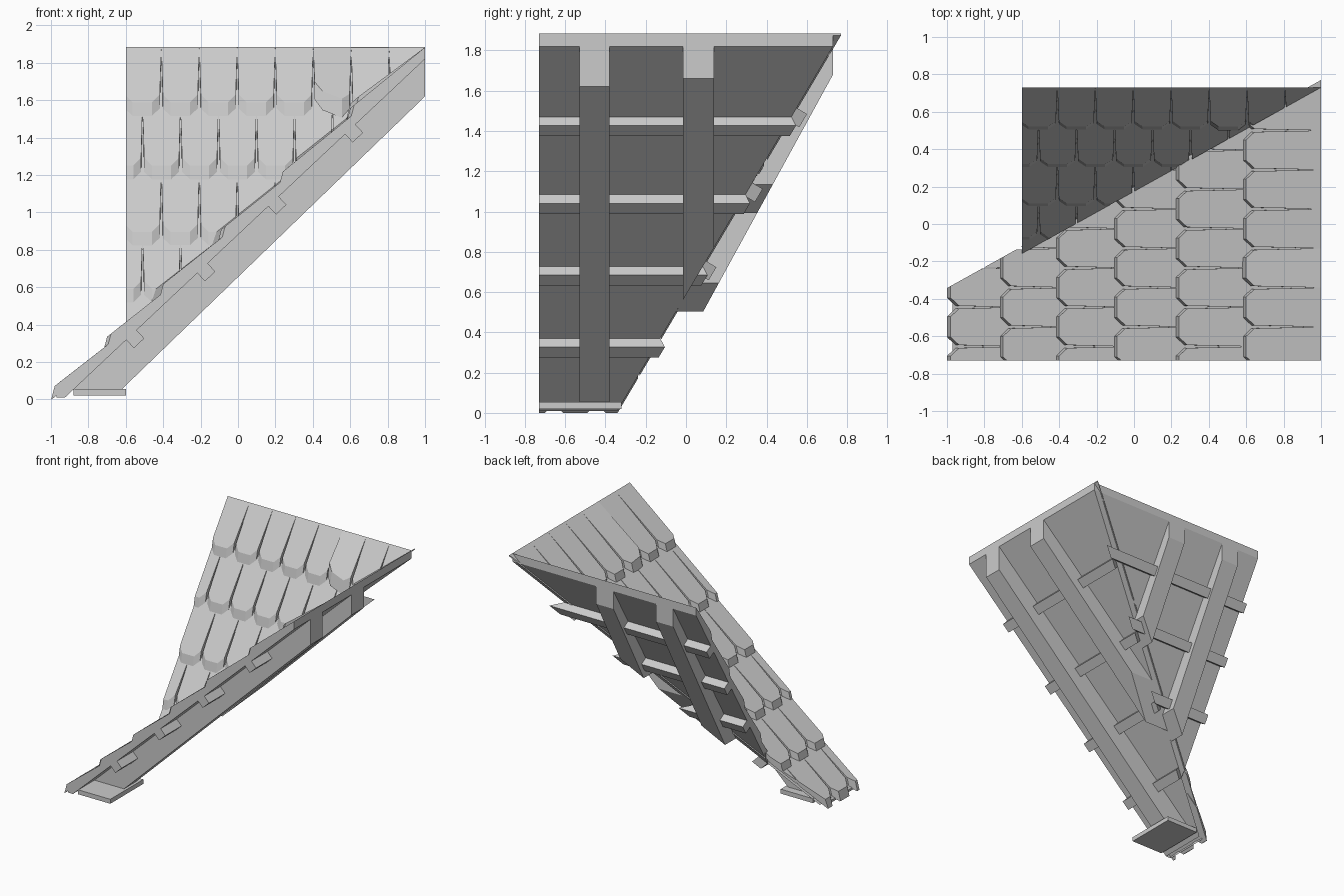
import bpy, bmesh
from math import sqrt
from mathutils import Vector

cube = bpy.data.objects.get("Cube")
if cube:
    bpy.data.objects.remove(cube)

grey = bpy.data.materials.new("plain_grey")
grey.use_nodes = True
COLOUR = (0.6, 0.6, 0.6, 1)
grey.diffuse_color = COLOUR
grey.node_tree.nodes["Principled BSDF"].inputs["Base Color"].default_value = COLOUR

SIDE, FRONT = 0.94, 1.69      # slopes of the two roof planes
TOP, BACK = 1.88, 0.73        # ridge height and back edge
BOARD = 0.06                  # vertical board thickness


def side_slope(u, r, h):
    return Vector((r, u, TOP + SIDE * (r - 1) + h))


def front_slope(u, r, h):
    return Vector((u, r, TOP + FRONT * (r - BACK) + h))


# Clipping planes: (point, normal), the normal side is kept
VALLEY = Vector((0.89, -1.6, 0))
CORNER = Vector((1, BACK, TOP))
before_valley = (CORNER, VALLEY)
before_valley_wide = (CORNER + Vector((0, 0.04, 0)), VALLEY)
behind_valley = (CORNER, -VALLEY)
above_side = (Vector((1, 0, TOP - BOARD)), Vector((-SIDE, 0, 1)))
above_front = (Vector((0, BACK, TOP - BOARD)), Vector((0, -FRONT, 1)))
front_edge = (Vector((0, -BACK, 0)), Vector((0, 1, 0)))
left_edge = (Vector((-0.6, 0, 0)), Vector((1, 0, 0)))


def floor(z):
    return (Vector((0, 0, z)), Vector((0, 0, 1)))


def prism(target, slope, points, clips=()):
    """Add a block with corners (u, low r, low h, high r, high h), cut by planes."""
    bm = bmesh.new()
    low = [bm.verts.new(slope(p[0], p[1], p[2])) for p in points]
    high = [bm.verts.new(slope(p[0], p[3], p[4])) for p in points]
    bm.faces.new(low[::-1])
    bm.faces.new(high)
    n = len(points)
    for i in range(n):
        j = (i + 1) % n
        bm.faces.new((low[i], low[j], high[j], high[i]))
    for co, no in clips:
        cut = bmesh.ops.bisect_plane(bm, geom=bm.verts[:] + bm.edges[:] + bm.faces[:],
                                     plane_co=co, plane_no=no, clear_inner=True)
        edges = [e for e in cut["geom_cut"] if isinstance(e, bmesh.types.BMEdge)
                 and e.is_boundary]
        if len(edges) > 2:
            bmesh.ops.edgeloop_fill(bm, edges=edges)
    bmesh.ops.recalc_face_normals(bm, faces=bm.faces[:])
    mesh = bpy.data.meshes.new("block")
    bm.to_mesh(mesh)
    bm.free()
    target.from_mesh(mesh)
    bpy.data.meshes.remove(mesh)


def finish(name, bm):
    mesh = bpy.data.meshes.new(name)
    bm.to_mesh(mesh)
    bm.free()
    mesh.materials.append(grey)
    bpy.context.collection.objects.link(bpy.data.objects.new(name, mesh))


def strip(name, slope, u0, u1, r0, r1, low0, low1, high, clips):
    """A board or beam running up the slope."""
    bm = bmesh.new()
    prism(bm, slope, [(u0, r0, low0, r0, high), (u1, r0, low0, r0, high),
                      (u1, r1, low1, r1, high), (u0, r1, low1, r1, high)], clips)
    finish(name, bm)


def batten(name, slope, pitch, u0, u1, r, clips):
    """A rectangular bar across the slope, square to its underside."""
    c = 1 / sqrt(1 + pitch * pitch)
    depth, half = 0.06, 0.038 * c
    shift, low = depth * pitch * c, -BOARD - depth / c
    bm = bmesh.new()
    prism(bm, slope, [(u, r + s * half + shift, low, r + s * half, -BOARD)
                      for u, s in ((u0, -1), (u1, -1), (u1, 1), (u0, 1))], clips)
    finish(name, bm)


def shingles(name, slope, rows, top, joints, width, thick, clips, bent):
    """Staggered courses of tapered shingles with clipped lower corners."""
    bm = bmesh.new()
    for i, r0 in enumerate(rows):
        r1 = top if i == 0 else rows[i - 1] + 0.05
        chamfer = 0.045 if slope is side_slope else 0.03
        for k in range(-8, 12):
            u0 = joints[i % 2] + k * width
            u1 = u0 + width
            lift = bent[1] if (i, k) == bent[0] else 0
            outline = [(u0 + 0.008, r0 + chamfer), (u0 + 0.05, r0), (u1 - 0.05, r0),
                       (u1 - 0.008, r0 + chamfer), (u1, r1), (u0, r1)]
            points = []
            for u, r in outline:
                slope_part = (r1 - r) / (r1 - r0)
                raised = lift * slope_part * (u1 - u) / width
                back = 0.02 if r < r1 else 0
                points.append((u, r, raised - 0.005, r + back,
                               raised + 0.003 + thick * slope_part))
            prism(bm, slope, points, clips)
    finish(name, bm)


# Roof boards
strip("side_roof_board", side_slope, -BACK, BACK, -0.97, 1, -BOARD, -BOARD, 0,
      (before_valley, floor(0.01)))
strip("front_roof_board", front_slope, -0.6, 1, -0.5, BACK, -BOARD, -BOARD, 0,
      (behind_valley,))

# Shingles
shingles("side_shingles", side_slope, [0.58, 0.22, -0.11, -0.42, -0.72, -1], 1,
         (-0.55, -0.655), 0.21, 0.05,
         (before_valley_wide, front_edge, floor(0)), ((0, 1), 0.03))
shingles("front_shingles", front_slope, [0.5, 0.3, 0.09, -0.09, -0.28], BACK,
         (-0.41, -0.51), 0.203, 0.06,
         (behind_valley, left_edge), ((0, 4), 0.08))

# Rafters
strip("side_rafter_outer", side_slope, -0.53, -0.38, -0.95, 1, -0.31, -0.26, -BOARD,
      (floor(0.05),))
strip("side_rafter_inner", side_slope, -0.015, 0.14, -0.95, 1, -0.29, -0.22, -BOARD,
      (above_front, floor(0.05)))
for label, x in (("outer", -0.4), ("inner", 0.12)):
    strip("front_rafter_" + label, front_slope, x, x + 0.15, -0.3, BACK,
          -0.34, -0.2, -BOARD, (above_side,))

# Battens
for i, r in enumerate((0.6, 0.19, -0.19, -0.57)):
    batten(f"side_batten_{i + 1}", side_slope, SIDE, -BACK, BACK, r, (before_valley,))
for i, r in enumerate((0.53, 0.31, 0.08)):
    batten(f"front_batten_{i + 1}", front_slope, FRONT, -0.6, 1, r, (behind_valley,))

# Foot plate under the eave
foot = bmesh.new()
prism(foot, lambda u, r, h: Vector((r, u, h)),
      [(u, r, 0.02, r, 0.055) for u, r in
       ((-BACK, -0.88), (-0.32, -0.88), (-0.32, -0.6), (-BACK, -0.6))])
finish("foot_plate", foot)
